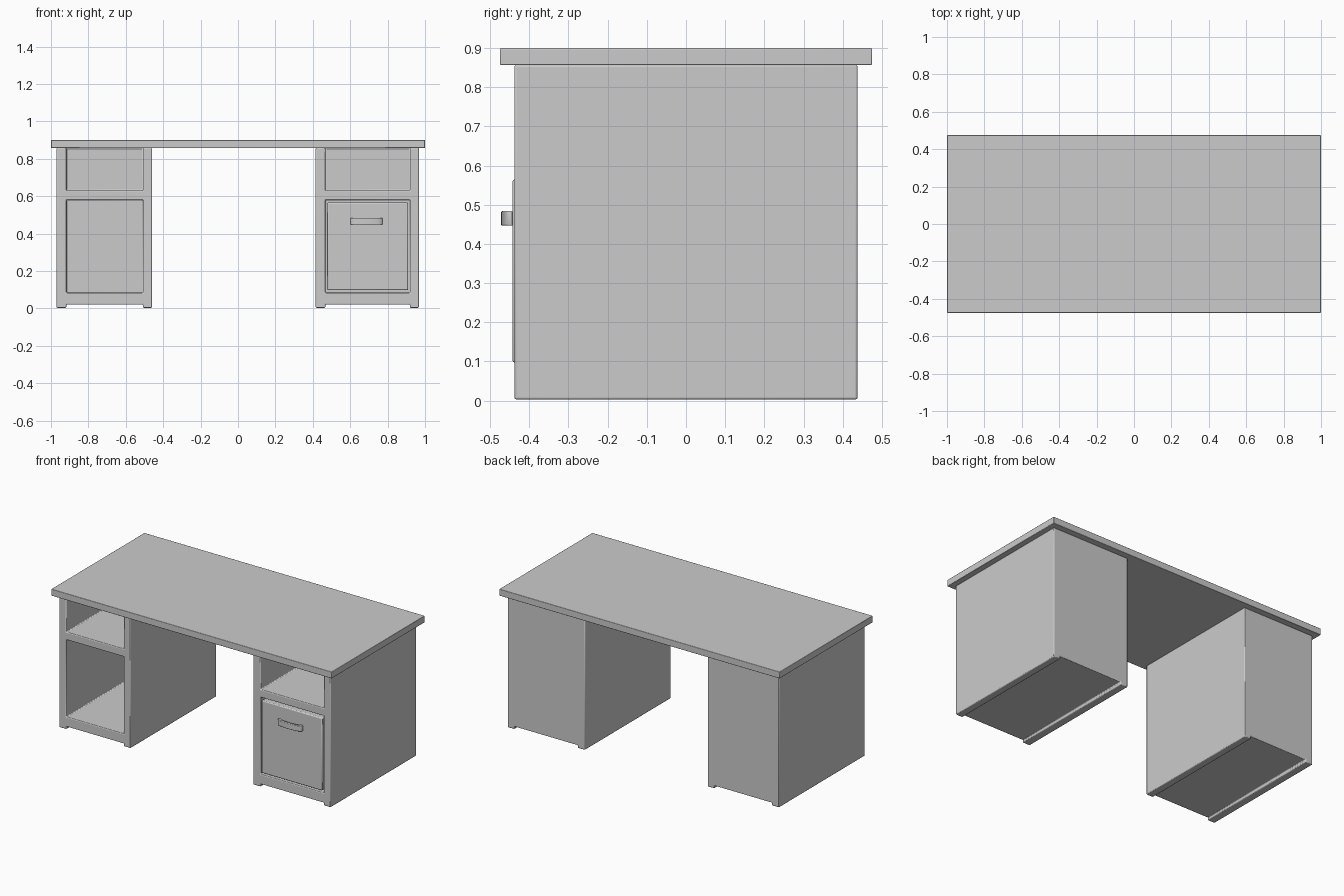
import bpy, bmesh, math

if "Cube" in bpy.data.objects:
    bpy.data.objects.remove(bpy.data.objects["Cube"])


def box(name, x, y, z):
    bm = bmesh.new()
    bmesh.ops.create_cube(bm, size=1)
    for v in bm.verts:
        v.co = [lo + (c + 0.5) * (hi - lo) for c, (lo, hi) in zip(v.co, (x, y, z))]
    mesh = bpy.data.meshes.new(name)
    bm.to_mesh(mesh)
    bm.free()
    ob = bpy.data.objects.new(name, mesh)
    bpy.context.collection.objects.link(ob)
    return ob


def bevel(ob, width, segments=2):
    mod = ob.modifiers.new("Bevel", 'BEVEL')
    mod.width, mod.segments = width, segments
    mod.limit_method = 'ANGLE'
    bpy.ops.object.select_all(action='DESELECT')
    bpy.context.view_layer.objects.active = ob
    ob.select_set(True)
    bpy.ops.object.shade_smooth_by_angle(angle=math.radians(35))


def cut(ob, *ranges):
    cutter = box("cutter", *ranges)
    cutter.hide_render = True
    mod = ob.modifiers.new("Cut", 'BOOLEAN')
    mod.operation, mod.solver, mod.object = 'DIFFERENCE', 'EXACT', cutter
    bpy.context.view_layer.objects.active = ob
    bpy.ops.object.modifier_apply(modifier=mod.name)
    bpy.data.objects.remove(cutter)


# Desk top
bevel(box("desk_top", (-1, 1), (-0.475, 0.475), (0.857, 0.9)), 0.003)

# Pedestals: open-topped shelf, lower compartment and side runners
for name, x0, x1 in (("left_pedestal", -0.97, -0.46), ("right_pedestal", 0.415, 0.967)):
    ped = box(name, (x0, x1), (-0.438, 0.438), (0.003, 0.857))
    inner = (x0 + 0.052, x1 - 0.048)
    cut(ped, inner, (-0.6, 0.39), (0.63, 1.0))
    cut(ped, inner, (-0.6, 0.39), (0.083, 0.58))
    cut(ped, inner, (-0.6, 0.6), (-0.1, 0.02))
    bevel(ped, 0.005)

# Drawer front
bevel(box("drawer_front", (0.477, 0.91), (-0.443, -0.40), (0.097, 0.565)), 0.006)

# Bowed pull handle
outline = []
for half, depth, reverse in ((0.087, 0.03, False), (0.068, 0.014, True)):
    arc = []
    for i in range(17):
        t = math.pi * i / 16
        arc.append((0.687 - half * math.cos(t),
                    -0.442 - depth * max(math.sin(t), 0) ** 0.6))
    outline += arc[::-1] if reverse else arc
bm = bmesh.new()
face = bm.faces.new([bm.verts.new((x, y, 0.447)) for x, y in outline])
ext = bmesh.ops.extrude_face_region(bm, geom=[face])
bmesh.ops.translate(bm, vec=(0, 0, 0.037),
                    verts=[v for v in ext["geom"] if isinstance(v, bmesh.types.BMVert)])
bmesh.ops.recalc_face_normals(bm, faces=bm.faces)
mesh = bpy.data.meshes.new("drawer_handle")
bm.to_mesh(mesh)
bm.free()
handle = bpy.data.objects.new("drawer_handle", mesh)
bpy.context.collection.objects.link(handle)
bevel(handle, 0.004)
